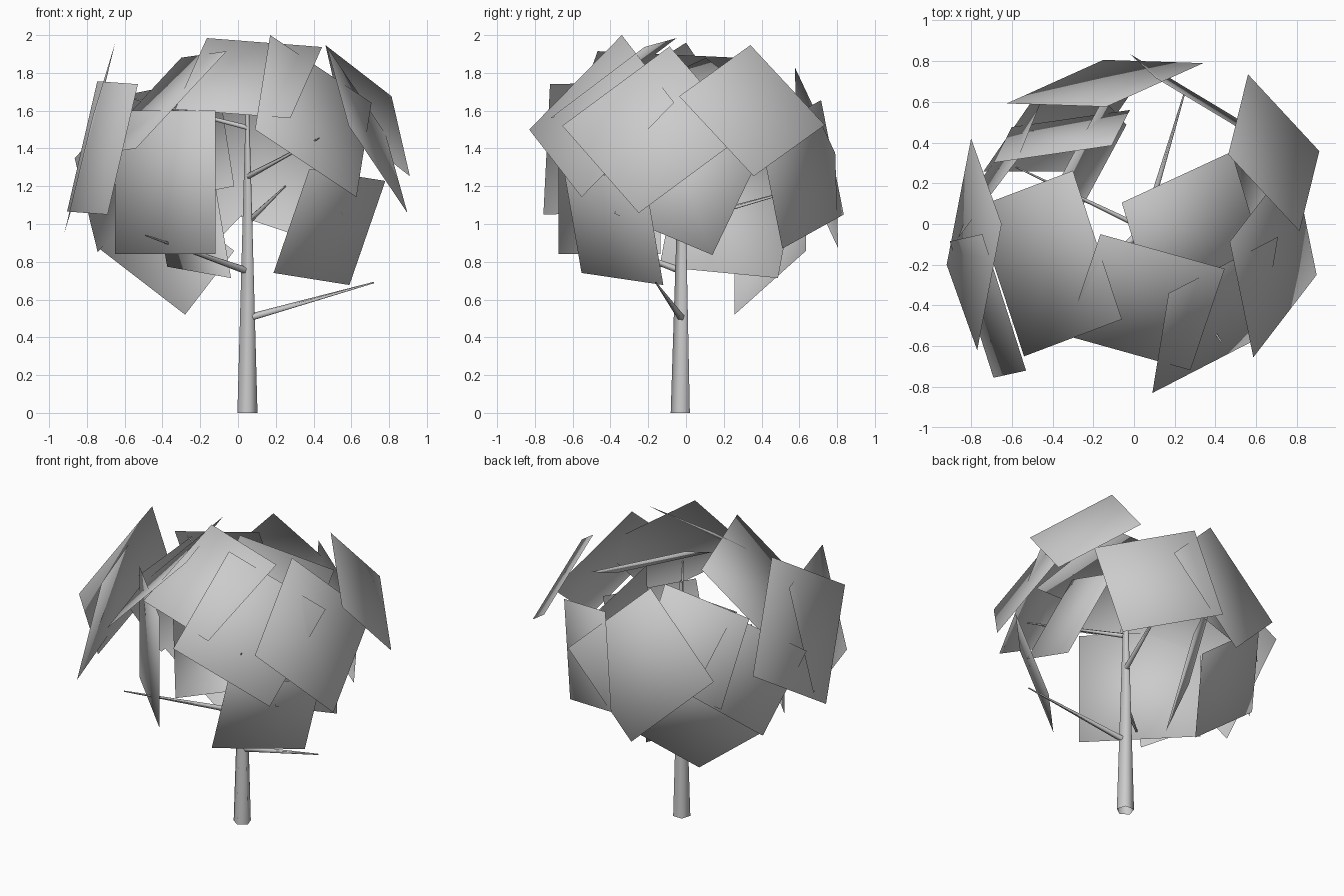
import bpy, bmesh
from mathutils import Vector as V

if "Cube" in bpy.data.objects:
    bpy.data.objects.remove(bpy.data.objects["Cube"])


def material(name, c):
    m = bpy.data.materials.new(name)
    m.diffuse_color = (c, c, c, 1)
    m.use_nodes = True
    m.node_tree.nodes["Principled BSDF"].inputs["Base Color"].default_value = m.diffuse_color
    return m


grey = material("light_grey", 0.6)
CROWN = V((0, 0, 1.25))


def finish(bm, name):
    me = bpy.data.meshes.new(name)
    bm.to_mesh(me)
    bm.free()
    me.materials.append(grey)
    for p in me.polygons:
        p.use_smooth = True
    ob = bpy.data.objects.new(name, me)
    bpy.context.collection.objects.link(ob)
    return ob


# Tapered open-ended limb between two points
def limb(name, start, end, r1, r2, sides):
    start, end = V(start), V(end)
    d = end - start
    bm = bmesh.new()
    bmesh.ops.create_cone(bm, cap_ends=False, segments=sides, radius1=r1,
                          radius2=r2, depth=d.length)
    rot = d.to_track_quat('Z', 'Y')
    for v in bm.verts:
        v.co = rot @ v.co + (start + end) / 2
    finish(bm, name)


# Rectangular leaf card: a steep edge a-b, and the plan position of the next
# corner, whose height follows from the right angle. Shaded as a round crown.
def card(name, a, b, plan):
    a, b = V(a), V(b)
    e = b - a
    f = V(plan) - b.xy
    c = b + V((f.x, f.y, -e.xy.dot(f) / e.z))
    pts = [a, b, c, a + c - b]
    if (b - a).cross(c - b).dot((a + c) / 2 - CROWN) < 0:
        pts.reverse()
    bm = bmesh.new()
    bm.faces.new([bm.verts.new(p) for p in pts])
    me = finish(bm, name).data
    me.normals_split_custom_set_from_vertices(
        [(v.co - CROWN).normalized() for v in me.vertices])


# Trunk and branches
limb("trunk", (0.05, -0.025, 0), (0.05, -0.02, 1.6), 0.056, 0.01, 5)
for i, (z, tip, r) in enumerate([
        (0.50, (0.72, -0.16, 0.69), 0.021),
        (0.75, (-0.49, -0.53, 0.94), 0.02),
        (1.01, (0.25, 0.65, 1.20), 0.018),
        (1.25, (0.43, -0.58, 1.455), 0.016),
        (1.51, (-0.58, 0.28, 1.67), 0.014)]):
    limb("branch_%d" % (i + 1), (0.05, -0.022, z), tip, r, 0.004, 5)

# Leaf cards
CARDS = {
    "front_left": ((-.65, -.135, 1.6), (-.65, -.135, .84), (-.12, -.675)),
    "left_front": ((-.53, -.72, 1.74), (-.69, -.755, 1.05), (-.905, -.085)),
    "left": ((-.65, 0, 1.96), (-.80, .42, 1.345), (-.92, -.2)),
    "front_top": ((.445, -.22, 1.937), (.277, -.718, 1.56), (-.333, -.548)),
    "front_right": ((.17, -.34, 2.0), (.09, -.83, 1.5), (.627, -.553)),
    "top_left": ((-.06, -.468, 1.915), (-.54, -.65, 1.40), (-.78, .08)),
    "top_right": ((-.06, .105, 1.88), (.10, -.43, 1.63), (.64, -.18)),
    "right": ((.47, -.087, 1.94), (.586, -.655, 1.52), (.897, -.25)),
    "right_back": ((.463, .341, 1.947), (.56, .735, 1.524), (.91, .358)),
    "back": ((-.135, .576, 1.83), (.34, .79, 1.375), (-.15, .806)),
    "back_right": ((.11, .715, 1.656), (-.02, .835, 1.05), (.52, .51)),
    "low_front_right": ((.59, -.12, .677), (.78, -.215, 1.228), (.378, -.648)),
    "low_right": ((.49, .39, 1.356), (.65, .14, .836), (.55, -.38)),
    "left_back": ((-.865, -.07, 1.349), (-.743, .23, .852), (-.45, .617)),
    "low_back_left": ((-.74, .257, .874), (-.28, .257, .52), (-.02, .635)),
    "inner_back_left": ((-.152, .614, 1.394), (-.037, .487, .714), (-.375, -.14)),
    "upper_back_left": ((-.11, .385, 1.78), (-.02, .56, 1.20), (-.60, .476)),
}
for n, corners in CARDS.items():
    card("leaf_card_" + n, *corners)
